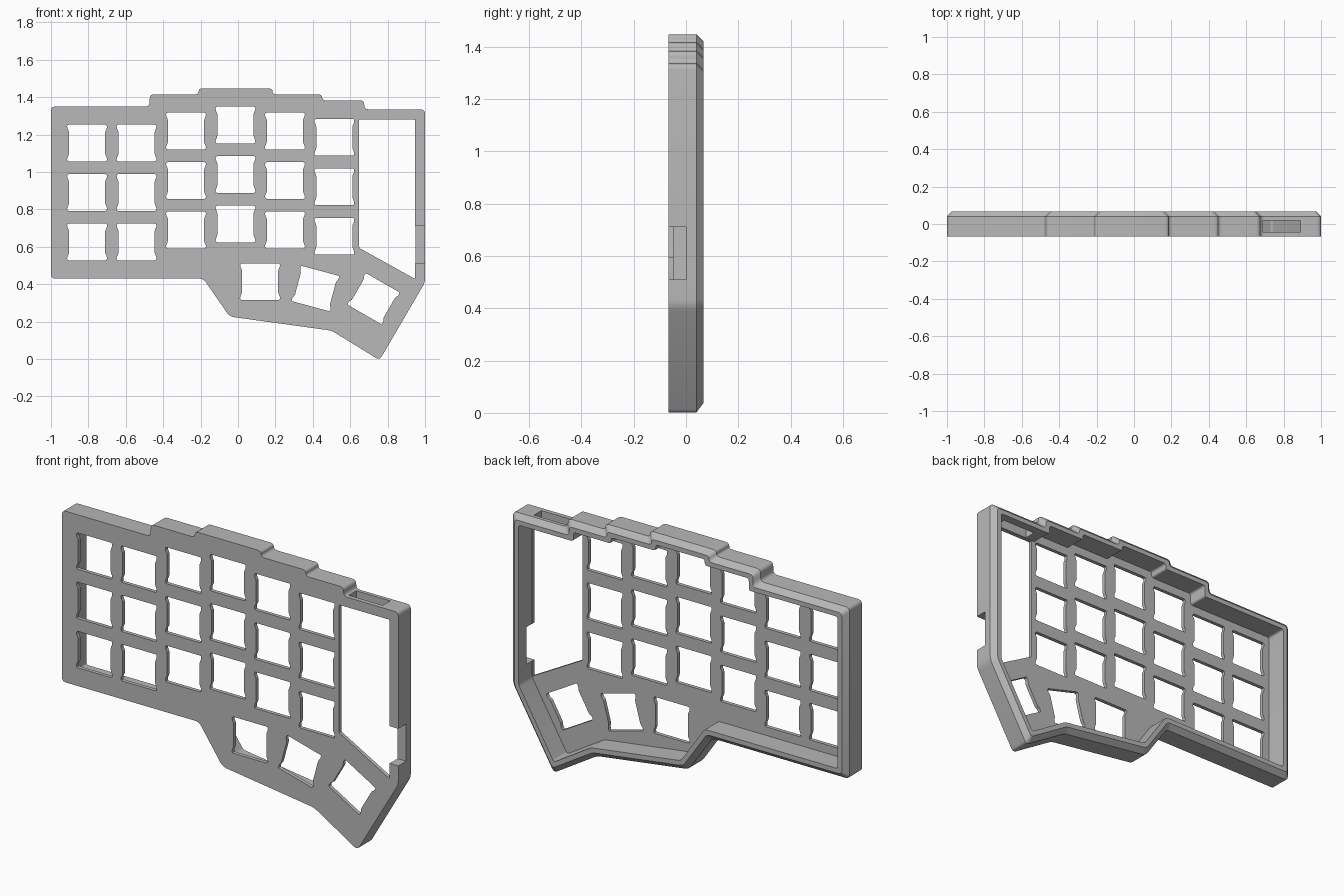
import bpy
import bmesh
import math
from mathutils import Vector, Matrix

cube = bpy.data.objects.get("Cube")
if cube:
    bpy.data.objects.remove(cube, do_unlink=True)

FRONT, FLOOR, SHOULDER, BACK = -0.067, -0.047, 0.04, 0.067
CHAMFER, WALL = 0.027, 0.052


def inset(points, dist):
    """Move every edge of a counter-clockwise outline inwards."""
    pts = [Vector(p) for p in points]
    result = []
    for i, p in enumerate(pts):
        a = (p - pts[i - 1]).normalized()
        b = (pts[(i + 1) % len(pts)] - p).normalized()
        na, nb = Vector((-a.y, a.x)), Vector((-b.y, b.x))
        result.append(p + (na + nb) * dist / (1 + na.dot(nb)))
    return result


def rounded(points, radius, steps=5):
    """Replace each corner with a short curve."""
    pts = [Vector(p) for p in points]
    result = []
    for i, p in enumerate(pts):
        to_prev, to_next = pts[i - 1] - p, pts[(i + 1) % len(pts)] - p
        start = p + to_prev.normalized() * min(radius, to_prev.length * 0.48)
        end = p + to_next.normalized() * min(radius, to_next.length * 0.48)
        for k in range(steps + 1):
            t = k / steps
            result.append(start * (1 - t) ** 2 + p * 2 * t * (1 - t) + end * t * t)
    return result


def loft(bm, sections):
    """Closed solid through (outline, depth) sections, capped at both ends."""
    rings = [[bm.verts.new((p.x, y, p.y)) for p in outline] for outline, y in sections]
    for a, b in zip(rings, rings[1:]):
        for i in range(len(a)):
            j = (i + 1) % len(a)
            bm.faces.new((a[i], a[j], b[j], b[i]))
    bm.faces.new(rings[0])
    bm.faces.new(rings[-1])


def make_object(name, bm):
    bmesh.ops.recalc_face_normals(bm, faces=bm.faces)
    mesh = bpy.data.meshes.new(name)
    bm.to_mesh(mesh)
    bm.free()
    obj = bpy.data.objects.new(name, mesh)
    bpy.context.collection.objects.link(obj)
    return obj


def box(name, low, high):
    bm = bmesh.new()
    corners = [(low[0], low[2]), (high[0], low[2]), (high[0], high[2]), (low[0], high[2])]
    outline = [Vector(c) for c in corners]
    loft(bm, [(outline, low[1]), (outline, high[1])])
    return make_object(name, bm)


# Case shell: front plate, chamfered outer wall and open back
outline = [(-1, 0.43), (-0.185, 0.43), (-0.045, 0.227), (0.5, 0.152), (0.757, -0.006),
           (1, 0.41), (1, 1.335), (0.675, 1.335), (0.675, 1.383), (0.45, 1.383),
           (0.45, 1.415), (0.185, 1.415), (0.185, 1.447), (-0.21, 1.447),
           (-0.21, 1.415), (-0.472, 1.415), (-0.472, 1.35), (-1, 1.35)]
outer = rounded(outline, 0.024)
rim = rounded(inset(outline, CHAMFER), 0.02)
inner = rounded(inset(outline, WALL), 0.015)
bm = bmesh.new()
loft(bm, [(outer, FRONT), (outer, SHOULDER), (rim, BACK), (inner, BACK), (inner, FLOOR)])
case = make_object("keyboard_case", bm)

# Switch openings with notched side edges
quarter = [(0.106, 0.098), (0.106, 0.078), (0.097, 0.064)]
right = [(x, -z) for x, z in quarter] + [(x, z) for x, z in reversed(quarter)]
hole = rounded(right + [(-x, -z) for x, z in right], 0.008, 2)
column_tops = [1.155, 1.155, 1.219, 1.251, 1.219, 1.185]
PITCH = 0.2645
places = [(-0.807 + c * PITCH, top - r * PITCH, 0)
          for c, top in enumerate(column_tops) for r in range(3)]
places += [(0.118, 0.414, 0), (0.414, 0.377, -15), (0.725, 0.323, -30)]
bm = bmesh.new()
for x, z, angle in places:
    turn = Matrix.Rotation(math.radians(angle), 2)
    ring = [turn @ p + Vector((x, z)) for p in hole]
    loft(bm, [(ring, FRONT - 0.05), (ring, FLOOR + 0.015)])

# Tall window beside the switch columns
window = rounded([(0.648, 0.594), (0.947, 0.428), (0.947, 1.282), (0.648, 1.282)], 0.006, 2)
loft(bm, [(window, FRONT - 0.05), (window, FLOOR + 0.015)])
cutters = [make_object("opening_cutter", bm)]

# Connector slots in the side and top walls
cutters.append(box("side_slot_cutter", (0.93, FRONT - 0.05, 0.51), (1.05, 0, 0.71)))
cutters.append(box("top_slot_cutter", (0.69, -0.043, 1.27), (0.89, 0.02, 1.4)))

bpy.context.view_layer.objects.active = case
for cutter in cutters:
    cutter.hide_render = True
    mod = case.modifiers.new(cutter.name, "BOOLEAN")
    mod.operation = "DIFFERENCE"
    mod.solver = "EXACT"
    mod.object = cutter
    bpy.ops.object.modifier_apply(modifier=mod.name)
    bpy.data.objects.remove(cutter, do_unlink=True)

# Single grey plastic
grey = bpy.data.materials.new("grey_plastic")
grey.use_nodes = True
colour = (0.48, 0.48, 0.48, 1)
grey.diffuse_color = colour
grey.node_tree.nodes["Principled BSDF"].inputs["Base Color"].default_value = colour
case.data.materials.clear()
case.data.materials.append(grey)

bpy.ops.object.select_all(action="DESELECT")
case.select_set(True)
bpy.ops.object.shade_smooth_by_angle(angle=math.radians(30))
